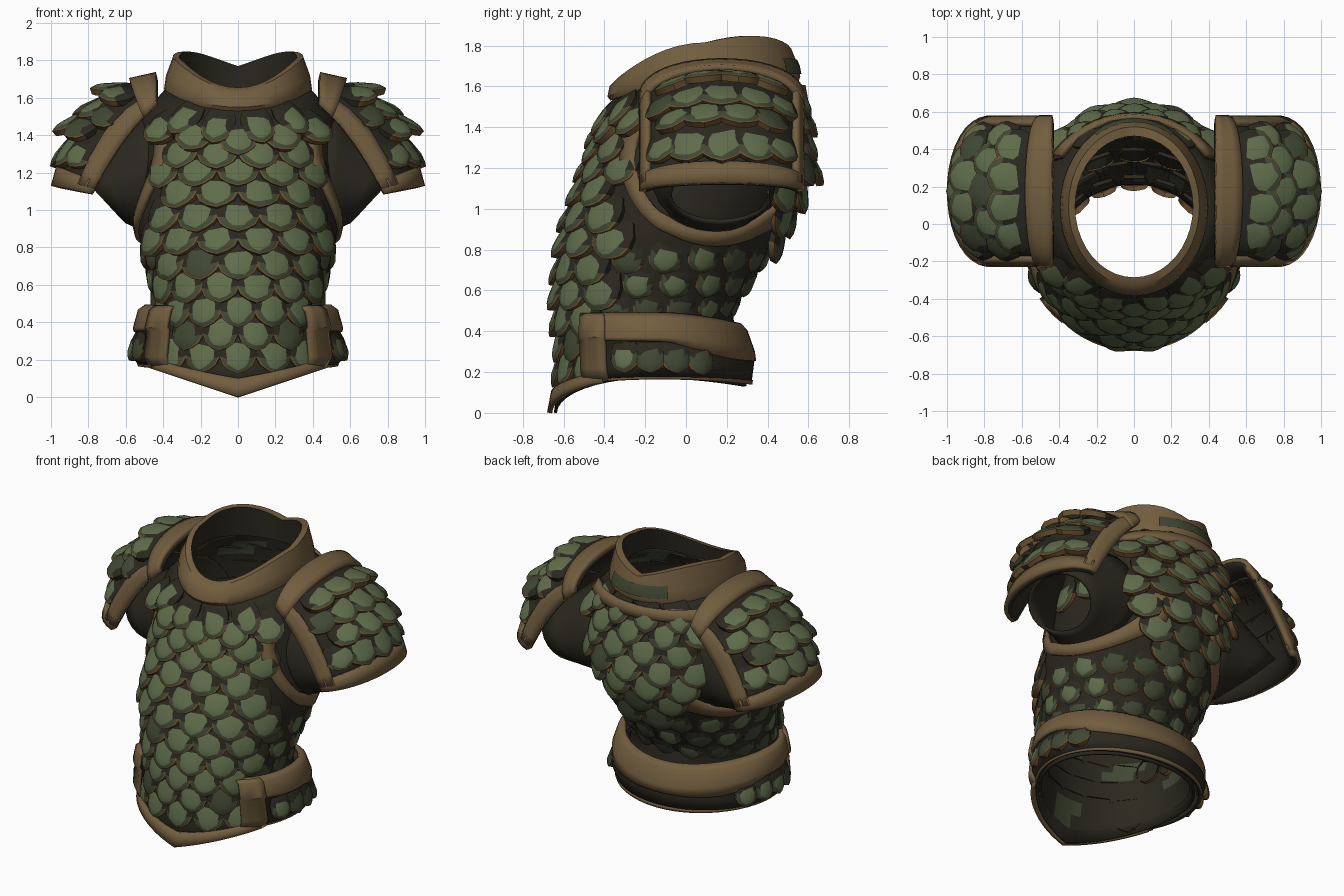
import bpy, math, random
from mathutils import Vector

if "Cube" in bpy.data.objects:
    bpy.data.objects.remove(bpy.data.objects["Cube"])
random.seed(4)

def material(name, col):
    m = bpy.data.materials.new(name)
    m.diffuse_color = (*col, 1)
    m.use_nodes = True
    m.node_tree.nodes["Principled BSDF"].inputs["Base Color"].default_value = m.diffuse_color
    return m

DARK, GREEN, LIGHT, BROWN, RUST = range(5)
MATS = [material("dark_leather", (.023, .021, .013)), material("dark_green", (.052, .064, .033)),
        material("light_green", (.115, .150, .070)), material("brown_trim", (.170, .112, .050)),
        material("rust_edge", (.145, .082, .030))]

def make(name, verts, faces, mats, thick=0, angle=40):
    me = bpy.data.meshes.new(name)
    me.from_pydata([tuple(v) for v in verts], [], faces)
    for m in MATS:
        me.materials.append(m)
    me.polygons.foreach_set("material_index", mats)
    ob = bpy.data.objects.new(name, me)
    bpy.context.collection.objects.link(ob)
    if thick:
        s = ob.modifiers.new("thickness", "SOLIDIFY")
        s.thickness, s.offset = thick, 0
    bpy.ops.object.select_all(action='DESELECT')
    ob.select_set(True)
    bpy.context.view_layer.objects.active = ob
    bpy.ops.object.shade_smooth_by_angle(angle=math.radians(angle))
    return ob

def span(a, b, n):
    return [a + (b - a) * i / n for i in range(n + 1)]

def loft(name, P, us, vs, mat=DARK, closed=False, thick=0):
    """Grid surface P(u, v); closed wraps it in v. mat may be a rule."""
    nv = len(vs)
    verts = [P(u, v) for u in us for v in vs]
    faces, mats = [], []
    for i in range(len(us) - 1):
        for j in range(nv if closed else nv - 1):
            k = (j + 1) % nv
            faces.append((i*nv + j, i*nv + k, (i+1)*nv + k, (i+1)*nv + j))
            mats.append(mat(us[i], vs[j]) if callable(mat) else mat)
    return make(name, verts, faces, mats, thick)

def table(rows, t):
    t = max(0, min(len(rows) - 1.0001, t))
    i = int(t)
    return [a + (b - a) * (t - i) for a, b in zip(rows[i], rows[i + 1])]

def oval(r, th, off=0, vee=0, bump=0):
    """Point on a tilted oval; th = 0 is the front."""
    zf, zs, zb, yf, yb, hw = r
    s, c = math.sin(th), math.cos(th)
    if c > 0:
        z = zs + (zf - zs) * ((1 - abs(s)) * vee + c * c * (1 - vee))
    else:
        z = zs + (zb - zs) * c * c
    z += bump * max(0, -2 * abs(s) * c)
    return Vector(((hw + off) * s, (yf + yb) / 2 - ((yb - yf) / 2 + off) * c, z))

def frame(P, u, v, centre):
    p, e = P(u, v), .01
    du = (P(u + e, v) - P(u - e, v)).normalized()
    dv = P(u, v + e) - P(u, v - e)
    n = du.cross(dv).normalized()
    if n.dot(p - centre) < 0:
        n = -n
    return p, -du, n

def raised(P, off, centre):
    def Q(u, v):
        p, d, n = frame(P, min(max(u, .011), .989), v, centre)
        return P(u, v) + n * off
    return Q

# One armour scale: nested outlines, rusty lower rim, light patch, dark top
HALF = [(.75, 0), (1, .3), (1, .58), (.82, .8), (.45, .94)]
OUT = HALF + [(0, 1.02)] + [(-a, b) for a, b in reversed(HALF)]

class Scales:
    def __init__(self):
        self.v, self.f, self.m = [], [], []

    def add(self, fr, w, h, tilt, lift=.012, top=.47, light=.85):
        p, d, n = fr
        s = d.cross(n).normalized()
        base, N, cb = len(self.v), len(OUT), .7
        for k, drop in ((.96, .035), (1, 0), (.9, 0), (.62, 0)):
            for a, b in OUT:
                kk = k + random.uniform(-.1, .12) if k < .8 else k + random.uniform(-.03, .02) * (k < 1)
                a2, b2 = a * kk, cb + (b - cb) * kk
                o = lift + tilt * b2 + .02 * (1 - kk * kk) - drop - .008 * a2 * a2
                self.v.append(p + s * a2 * w + d * b2 * h + n * o)
        self.v.append(p + d * cb * h + n * (lift + tilt * cb + .02))
        lit = random.random() < light
        for i in range(N):
            j = (i + 1) % N
            mid = (OUT[i][1] + OUT[j][1]) / 2
            rim = RUST if mid > .65 else DARK
            for r, m in enumerate((rim, rim, GREEN if mid > top else DARK)):
                self.f.append((base + r*N + i, base + r*N + j, base + (r+1)*N + j, base + (r+1)*N + i))
                self.m.append(m)
            self.f.append((base + 3*N + i, base + 3*N + j, base + 4*N))
            self.m.append(LIGHT if lit else GREEN)

    def done(self, name):
        return make(name, self.v, self.f, self.m, 0, 35)

# Torso rings: front z, side z, back z, front y, back y, half width
TORSO = [(0, .17, .13, -.64, .29, .49), (.30, .32, .30, -.595, .25, .46), (.50, .50, .50, -.60, .22, .44),
         (.70, .70, .70, -.595, .35, .485), (.90, .90, .90, -.565, .46, .53), (1.1, 1.1, 1.1, -.505, .55, .54),
         (1.3, 1.3, 1.3, -.43, .58, .53), (1.45, 1.5, 1.5, -.38, .55, .51), (1.54, 1.64, 1.66, -.35, .52, .385)]

def T(t, th, off=0):
    return oval(table(TORSO, t), th, off, max(0, 1 - t))

def torso_x(y, z):
    t = 8
    for i in range(8):
        if z <= TORSO[i + 1][1]:
            t = i + (z - TORSO[i][1]) / (TORSO[i + 1][1] - TORSO[i][1])
            break
    _, _, _, yf, yb, hw = table(TORSO, t)
    q = (y - (yf + yb) / 2) / ((yb - yf) / 2)
    return hw * math.sqrt(max(.08, 1 - q * q))

R = math.radians
around = span(0, 2 * math.pi, 40)[:-1]
mottle = lambda u, v: GREEN if math.sin(5 * v + 3 * u) + math.sin(3.1 * u - 2 * v) > 1.15 else DARK
loft("torso_shell", T, span(0, 8, 16), around, DARK, True, .015)
loft("torso_lining", lambda u, v: T(u, v, -.014), span(.3, 7.8, 24), around, mottle, True)

# Torso scales in staggered rows
sc = Scales()
for row in range(12):
    t = 1.2 + row * .61
    for k in range(16):
        th = (k + .5 * (row % 2)) * math.pi / 8
        if th > math.pi:
            th -= 2 * math.pi
        p = T(t, th)
        c = math.cos(th)
        near_arm = ((p.y - .14) / .47)**2 + ((p.z - .08 - 1.25) / .48)**2 < 1.02
        if near_arm and abs(c) < (.9 if p.z < 1.15 else .68 if c > 0 else .6):
            continue
        side = abs(c) < .5 or (c < 0 and t < 3.8)
        if t < 2.3 and abs(th) > R(52):
            continue
        w = .11 * table(TORSO, t)[5] / .5 * (.74 if side else 1)
        fr = frame(T, t, th, Vector((0, p.y * .3, p.z)))
        if side:
            sc.add(fr, w, .15, .008, .004, .2, .4)
        else:
            sc.add(fr, w, .21, .052 * abs(c), .012, .47, .97 if c > 0 or t > 5 else .6)
for a in (80, 105, -80, -105):
    sc.add(frame(T, 6.3, R(a), Vector((0, .1, 1.3))), .11, .2, .01, .01, .3)
sc.done("torso_scales")

# Collar, its dark lining, and the stripe and patch behind it
COLLAR = [(1.53, 1.62, 1.62, -.37, .55, .39), (1.55, 1.65, 1.65, -.385, .56, .395), (1.60, 1.72, 1.70, -.375, .55, .385),
          (1.645, 1.815, 1.77, -.33, .52, .35), (1.655, 1.815, 1.77, -.285, .47, .315), (1.55, 1.67, 1.62, -.295, .475, .325)]

def collar(u, v, off=0):
    return oval(table(COLLAR, u), v, off, 0, .05 if 2.5 < u < 4.3 else 0)

loft("collar", collar, [0, 1, 2, 3, 3.9998], around, BROWN, True)
loft("collar_lining", collar, [3.9998, 4.9998], around, DARK, True)
loft("collar_back_patch", lambda u, v: collar(u, v, .008), [1.2, 2, 2.45], span(R(148), R(212), 8), GREEN)
loft("back_collar_stripe", lambda u, v: T(u, v, .04), span(7.2, 7.65, 2), span(R(125), R(235), 14), BROWN, False, .03)

# Pointed hem
loft("hem_trim", lambda u, v: T(u, v, .028 - .01 * u), span(0, .33, 2), span(R(-62), R(62), 24), BROWN, False, .025)

# Belt skirt around sides and back, its band deeper behind
BELT = [(.13, .17, .14, -.60, .31, .52), (.22, .22, .25, -.62, .325, .555), (.36, .35, .29, -.62, .31, .535),
        (.38, .37, .30, -.63, .325, .55), (.46, .46, .40, -.62, .29, .525), (.48, .485, .43, -.61, .26, .49)]

def belt(u, v, off=0):
    return oval(table(BELT, u), v, off)

sweep = span(R(46), R(314), 36)
loft("belt_skirt", belt, [0, 1, 2, 3], sweep, DARK, False, .02)
loft("belt_band", lambda u, v: belt(u - (1.1 * max(0, -math.cos(v)) if u < 2.5 else 0), v, .008 * (u < 2.5)),
     [2.2, 3, 4, 4.999], sweep, BROWN, False, .025)
loft("belt_lower_rim", lambda u, v: belt(u, v, .004), [0, .2], sweep, BROWN, False, .022)
sc = Scales()
for s in (1, -1):
    loft("belt_end_plate", lambda u, v: belt(u, v * s, .016), [0, 1, 2, 3, 4, 4.9],
         span(R(42), R(60), 3), BROWN, False, .025)
    for a in (72, 87, 102, 117):
        p = belt(1.95, R(a) * s)
        sc.add(frame(belt, 1.95, R(a) * s, Vector((0, -.1, p.z))), .075, .15, .012, .012, .2)
sc.done("belt_scales")

# Shoulder plate profiles (x, z) from rim to neck: front/back edge and crown
EDGE = [(.76, 1.08), (.69, 1.2), (.605, 1.33), (.52, 1.45), (.43, 1.55)]
CROWN = [(.965, 1.12), (.905, 1.34), (.81, 1.52), (.63, 1.655), (.43, 1.70)]

for s in (1, -1):
    side = "right" if s > 0 else "left"
    mid = Vector((.5 * s, .17, 1.15))

    def dome(u, v, s=s):
        e, c = table(EDGE, u * 4), table(CROWN, u * 4)
        k = max(0, math.cos(v)) ** .9
        return Vector((s * (e[0] + (c[0] - e[0]) * k), .175 + .37 * math.sin(v), e[1] + (c[1] - e[1]) * k))

    rise = raised(dome, .022, mid)
    full = span(R(-86), R(86), 18)
    loft(side + "_shoulder_plate", dome, span(0, 1, 8), full, DARK, False, .02)
    loft(side + "_shoulder_rim", rise, [0, .06, .12], full, BROWN, False, .03)
    loft(side + "_shoulder_neck_band", rise, [.82, .88, .95, 1], full, BROWN, False, .035)
    for a, b in ((-86, -66), (66, 86)):
        loft(side + "_shoulder_edge_band", rise, span(.05, .95, 8), span(R(a), R(b), 3), BROWN, False, .03)
    sc = Scales()
    for row, u in enumerate((.36, .52, .68, .83)):
        for k in range(-2, 3):
            a = (k + .5 * (row % 2)) * 25
            if abs(a) > 52:
                continue
            f = .6 + .4 * math.cos(R(a))
            sc.add(frame(dome, u, R(a), mid), .118 * f, .225 * f * f, .03, .008)
    sc.done(side + "_shoulder_scales")

    # Short sleeve flaring from the armhole to a tilted opening
    def sleeve(u, v, s=s):
        y, z = .13 + .31 * math.cos(v), 1.2 + .32 * math.sin(v)
        a = Vector((torso_x(y, z) - .02, y, z))
        b = Vector((.73 + .13 * math.sin(v), .17 + .25 * math.cos(v), 1.07 + .13 * math.sin(v)))
        p = a.lerp(b, u)
        return Vector((p.x * s, p.y, p.z))
    loft(side + "_sleeve", sleeve, span(0, 1, 4), span(0, 2 * math.pi, 24)[:-1], DARK, True, .02)

    # Trim around the armhole, lying on the torso
    def arm_trim(u, v, s=s):
        y, z = .14 + (.44 - .07 * u) * math.cos(v), 1.25 + (.43 - .07 * u) * math.sin(v)
        return Vector((s * (torso_x(y, z) + .018), y - .018 * (y < -.1) + .018 * (y > .4), z))
    loft(side + "_armhole_trim", arm_trim, [0, .5, 1], span(R(152), R(345), 26), BROWN, False, .025)
